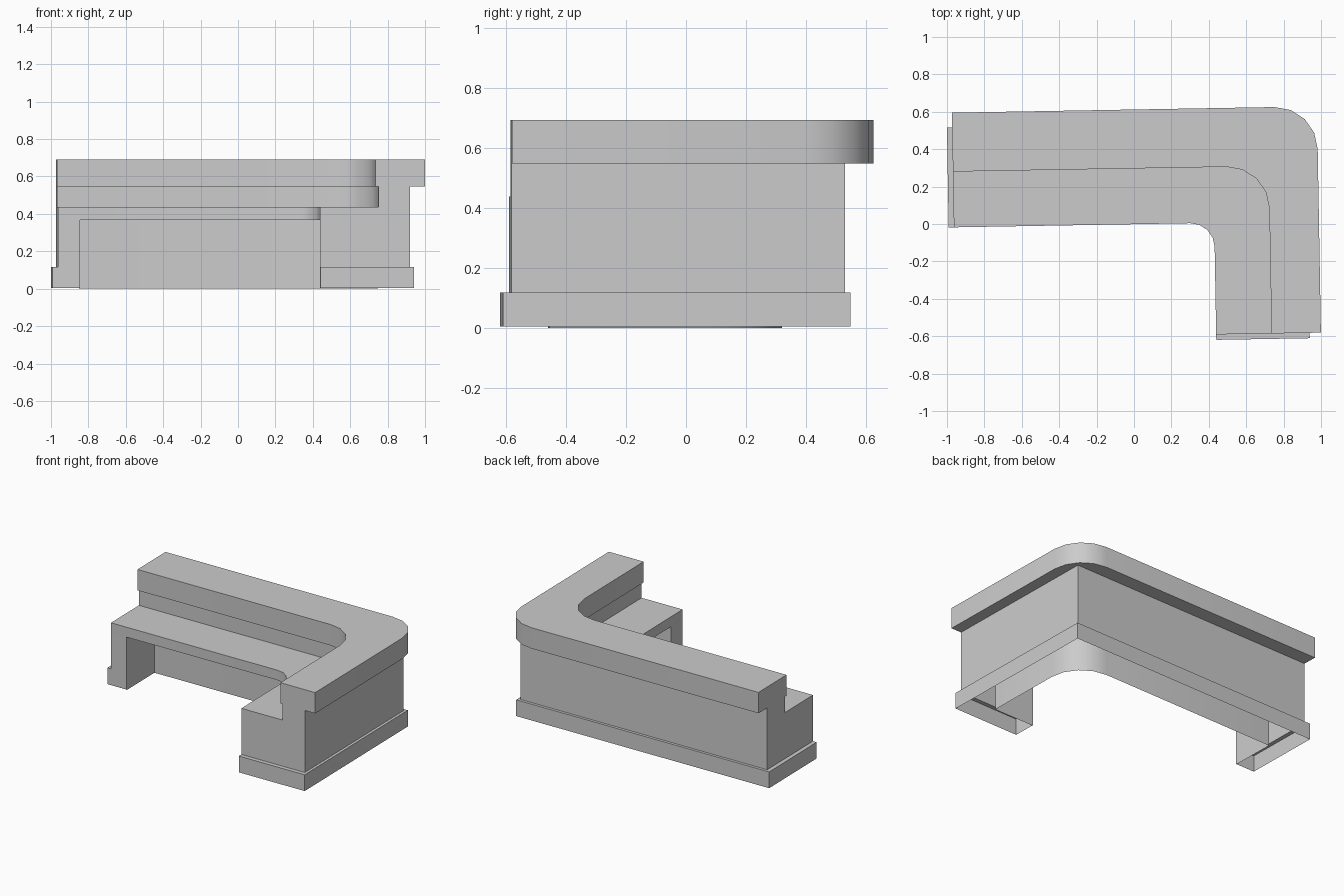
import bpy, bmesh, math
from mathutils import Matrix

if "Cube" in bpy.data.objects:
    bpy.data.objects.remove(bpy.data.objects["Cube"])

LEFT, FRONT = -0.963, -0.598      # ends of the two arms
Z_BASE, Z_KNEE, Z_DESK, Z_WALL, Z_TOP = 0.117, 0.368, 0.437, 0.547, 0.692
TILT = Matrix.Rotation(math.radians(1), 4, 'Z')   # whole counter sits one degree off axis


def bend(x, y, r, left=LEFT, front=FRONT, n=4):
    """L-shaped path: along y from the left, rounded corner, down along x."""
    pts = [(left, y)]
    for i in range(n + 1):
        a = math.pi / 2 * (1 - i / n)
        pts.append((x - r + r * math.cos(a), y - r + r * math.sin(a)))
    return pts + [(x, front)]


def wall(bm, path, z0, z1, closed=False):
    """Upright sheet along a path."""
    lo = [bm.verts.new((x, y, z0)) for x, y in path]
    hi = [bm.verts.new((x, y, z1)) for x, y in path]
    n = len(path)
    for i in range(n if closed else n - 1):
        j = (i + 1) % n
        bm.faces.new((lo[i], lo[j], hi[j], hi[i]))


def flat(bm, a, b, z):
    """Level strip between two paths with equal point counts."""
    va = [bm.verts.new((x, y, z)) for x, y in a]
    vb = [bm.verts.new((x, y, z)) for x, y in b]
    for i in range(len(a) - 1):
        bm.faces.new((va[i], va[i + 1], vb[i + 1], vb[i]))


def finish(bm, name):
    bmesh.ops.remove_doubles(bm, verts=bm.verts, dist=0.0005)
    bmesh.ops.recalc_face_normals(bm, faces=bm.faces)
    bmesh.ops.dissolve_limit(bm, angle_limit=0.01, verts=bm.verts, edges=bm.edges)
    bm.transform(TILT)
    me = bpy.data.meshes.new(name)
    bm.to_mesh(me)
    bm.free()
    ob = bpy.data.objects.new(name, me)
    bpy.context.collection.objects.link(ob)
    bpy.ops.object.select_all(action='DESELECT')
    ob.select_set(True)
    bpy.context.view_layer.objects.active = ob
    bpy.ops.object.shade_smooth_by_angle(angle=math.radians(35))


# Raised ledge with rounded corner
bm = bmesh.new()
outer, inner = bend(0.989, 0.612, 0.228), bend(0.725, 0.297, 0.225)
wall(bm, outer + inner[::-1], Z_WALL, Z_TOP, True)
flat(bm, outer, inner, Z_WALL)
flat(bm, outer, inner, Z_TOP)
finish(bm, "raised_ledge")

# Hollow counter body: outer wall, desk top with its edge, riser under the ledge
bm = bmesh.new()
PANEL_X, PANEL_Y = -0.845, -0.468     # inner sides of the end panels
DX, DY, BX, BY = 0.429, -0.001, 0.91, 0.514
edge = bend(DX, DY, 0.128)
riser = bend(0.74, 0.312, 0.24)
back = [(LEFT, BY), (BX, BY), (BX, FRONT)]
body = [(PANEL_X, DY), (LEFT, DY)] + back + [(DX, FRONT), (DX, PANEL_Y)]
wall(bm, body, Z_BASE, Z_KNEE)
wall(bm, back + edge[::-1], Z_KNEE, Z_DESK, True)
wall(bm, back + riser[::-1], Z_DESK, Z_WALL, True)
flat(bm, edge, riser, Z_DESK)
finish(bm, "counter_body")

# Knee space: curved back panel, end panels and desk underside
bm = bmesh.new()
knee_back = bend(0.74, 0.312, 0.24, PANEL_X, PANEL_Y)
knee_edge = bend(DX, DY, 0.128, PANEL_X, PANEL_Y)
wall(bm, [(PANEL_X, DY)] + knee_back + [(DX, PANEL_Y)], 0, Z_KNEE)
flat(bm, knee_edge, knee_back, Z_KNEE)
finish(bm, "knee_space")

# Plinth around the foot, open underneath, with a narrow shelf on top
bm = bmesh.new()
PL, PF, PX, PY = -0.991, -0.627, 0.929, 0.533
foot = [(PANEL_X, DY), (PL, DY), (PL, PY), (PX, PY), (PX, PF), (DX, PF), (DX, PANEL_Y)]
wall(bm, foot, 0.004, Z_BASE)
flat(bm, foot[1:6], body[1:6], Z_BASE)
finish(bm, "plinth")
